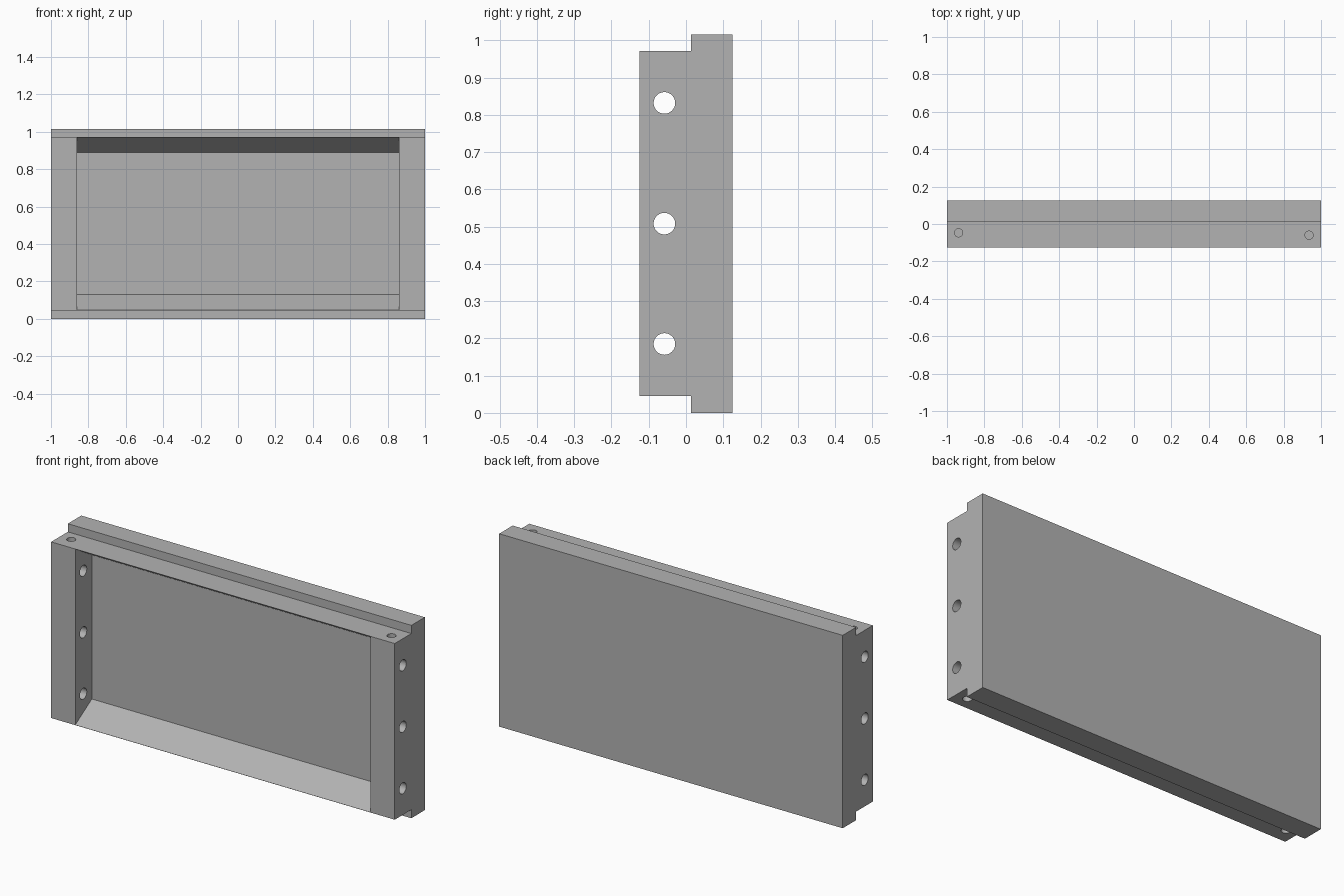
import bpy
import bmesh
import math
from mathutils import Matrix

cube = bpy.data.objects.get("Cube")
if cube:
    bpy.data.objects.remove(cube, do_unlink=True)

# Overall dimensions
HEIGHT = 1.015
STEP = 0.045          # rebate at top and bottom edges
FRONT, MID, BACK = -0.125, 0.013, 0.125
LOW, HIGH = STEP, HEIGHT - 0.043

grey = bpy.data.materials.new("plain_grey")
grey.use_nodes = True
colour = (0.45, 0.45, 0.45, 1)
grey.diffuse_color = colour
grey.node_tree.nodes["Principled BSDF"].inputs["Base Color"].default_value = colour


def make_object(name, bm):
    bmesh.ops.recalc_face_normals(bm, faces=bm.faces)
    mesh = bpy.data.meshes.new(name)
    bm.to_mesh(mesh)
    bm.free()
    mesh.materials.append(grey)
    obj = bpy.data.objects.new(name, mesh)
    bpy.context.collection.objects.link(obj)
    return obj


def extrude_profile(name, points, half_width):
    """Extrude a (y, z) outline along x, centred on x = 0."""
    bm = bmesh.new()
    face = bm.faces.new([bm.verts.new((-half_width, y, z)) for y, z in points])
    result = bmesh.ops.extrude_face_region(bm, geom=[face])
    verts = [v for v in result["geom"] if isinstance(v, bmesh.types.BMVert)]
    bmesh.ops.translate(bm, verts=verts, vec=(2 * half_width, 0, 0))
    return make_object(name, bm)


def drill(name, centre, radius, length, axis):
    bm = bmesh.new()
    turn = Matrix.Rotation(math.pi / 2, 4, "Y") if axis == "X" else Matrix.Identity(4)
    bmesh.ops.create_cone(bm, cap_ends=True, segments=32, radius1=radius,
                          radius2=radius, depth=length,
                          matrix=Matrix.Translation(centre) @ turn)
    return make_object(name, bm)


def cut(target, cutter):
    cutter.hide_render = True
    mod = target.modifiers.new(cutter.name, "BOOLEAN")
    mod.operation = "DIFFERENCE"
    mod.solver = "EXACT"
    mod.object = cutter
    bpy.context.view_layer.objects.active = target
    bpy.ops.object.modifier_apply(modifier=mod.name)
    bpy.data.objects.remove(cutter, do_unlink=True)


# Panel body with a stepped edge along top and bottom
panel = extrude_profile("formwork_panel", [
    (BACK, 0), (BACK, HEIGHT), (MID, HEIGHT), (MID, HIGH),
    (FRONT, HIGH), (FRONT, LOW), (MID, LOW), (MID, 0)], 1.0)

# Front recess with sloping floor and ceiling
lip = 0.001
cut(panel, extrude_profile("recess_cutter", [
    (FRONT - 0.1, LOW + lip), (FRONT, LOW + lip), (MID, 0.13),
    (MID, 0.888), (FRONT, HIGH - lip), (FRONT - 0.1, HIGH - lip)], 0.86))

# Through holes in both end walls
for z in (0.185, 0.508, 0.832):
    for side in (-1, 1):
        cut(panel, drill("end_hole_cutter", (side * 0.93, -0.058, z), 0.029, 0.3, "X"))

# Blind holes in the top and bottom edges
for x, y in ((-0.938, -0.047), (0.936, -0.06)):
    for z in (LOW, HIGH):
        cut(panel, drill("pin_hole_cutter", (x, y, z), 0.022, 0.18, "Z"))

# Smooth hole walls, crisp edges
bpy.ops.object.select_all(action="DESELECT")
panel.select_set(True)
bpy.context.view_layer.objects.active = panel
bpy.ops.object.shade_smooth_by_angle(angle=math.radians(30))
